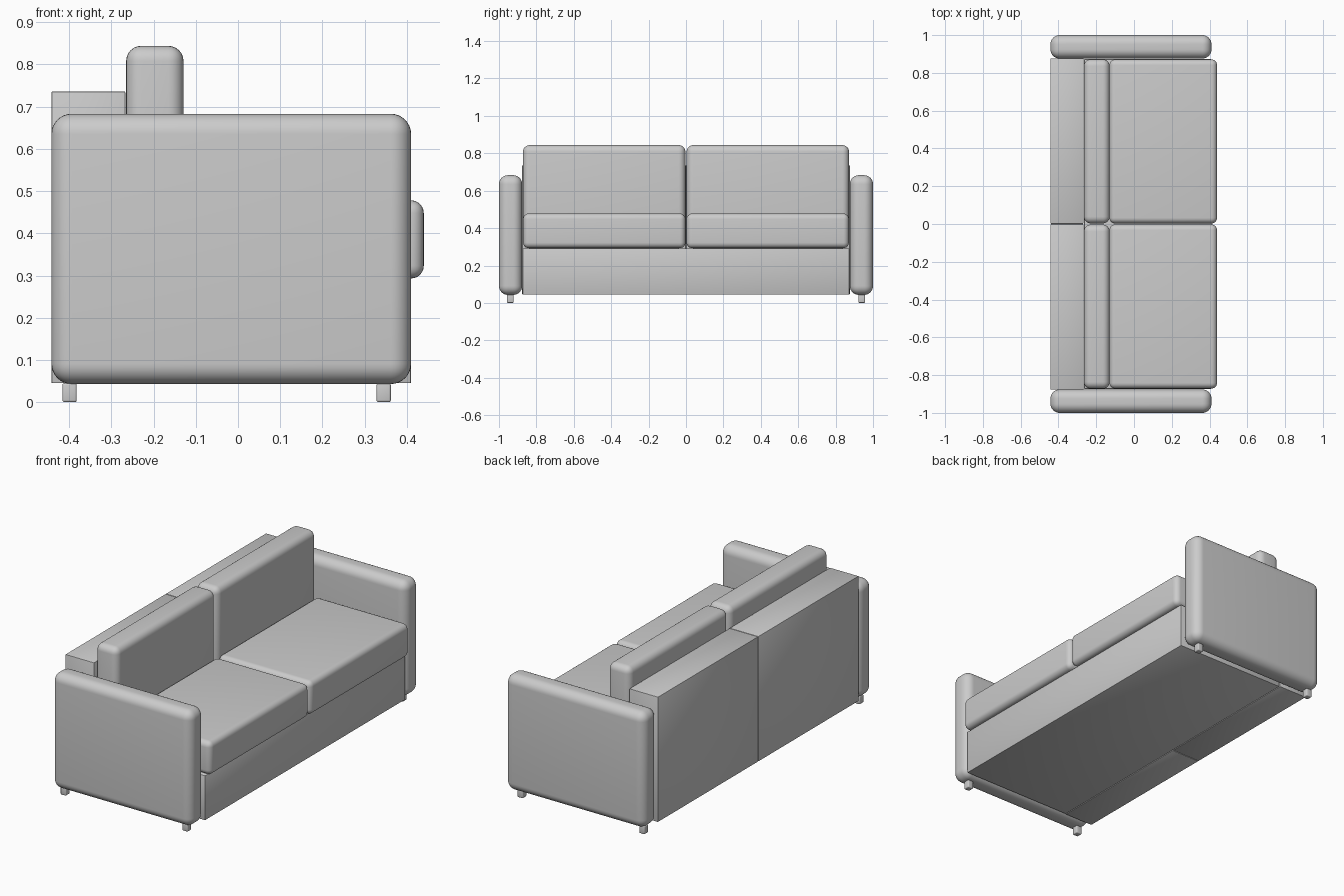
import bpy, math

if "Cube" in bpy.data.objects:
    bpy.data.objects.remove(bpy.data.objects["Cube"])


def rounded_box(name, x, y, z, radius, segments=6):
    """Box between (min, max) pairs on each axis, with rounded edges."""
    bpy.ops.mesh.primitive_cube_add(
        size=1, location=[(a + b) / 2 for a, b in (x, y, z)])
    ob = bpy.context.object
    ob.name = name
    ob.scale = [b - a for a, b in (x, y, z)]
    bpy.ops.object.transform_apply(location=False, rotation=False, scale=True)
    bev = ob.modifiers.new("rounding", 'BEVEL')
    bev.width = radius
    bev.segments = segments
    bev.limit_method = 'NONE'
    bpy.ops.object.modifier_apply(modifier=bev.name)
    bpy.ops.object.shade_smooth_by_angle(angle=math.radians(35))
    return ob


def span(side, a, b):
    """Y range a..b mirrored to the given side."""
    return tuple(sorted((side * a, side * b)))


# Front seat platform
rounded_box("seat_base", (-0.264, 0.41), (-0.873, 0.873), (0.045, 0.292), 0.003, 2)

for side, label in ((-1, "near"), (1, "far")):
    # Armrest slab
    rounded_box(f"{label}_armrest", (-0.442, 0.41), span(side, 0.876, 1.0),
                (0.043, 0.683), 0.048, 8)
    # Back frame half
    rounded_box(f"{label}_back_frame", (-0.442, -0.267), span(side, 0.001, 0.876),
                (0.045, 0.736), 0.003, 2)
    # Loose cushions
    rounded_box(f"{label}_back_cushion", (-0.265, -0.129), span(side, 0.003, 0.872),
                (0.292, 0.844), 0.036)
    rounded_box(f"{label}_seat_cushion", (-0.13, 0.44), span(side, 0.003, 0.871),
                (0.293, 0.478), 0.03)
    # Short feet under the armrest
    for x, end in ((-0.399, "rear"), (0.345, "front")):
        rounded_box(f"{label}_{end}_leg", (x - 0.017, x + 0.017),
                    span(side, 0.922, 0.957), (0.0, 0.045), 0.005, 3)
